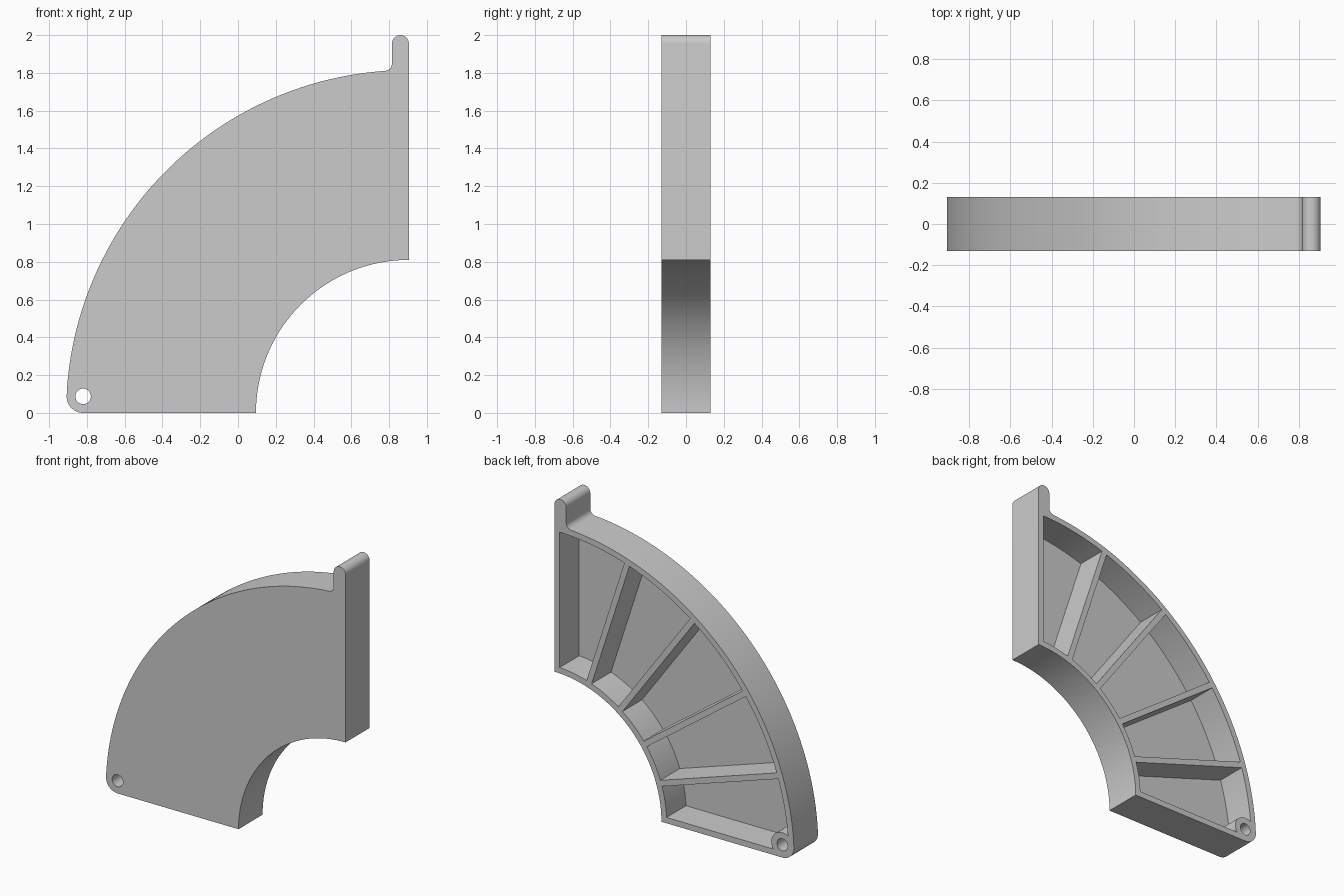
import bpy, bmesh
from math import sin, cos, asin, atan2, radians, pi

if "Cube" in bpy.data.objects:
    bpy.data.objects.remove(bpy.data.objects["Cube"])

CX = 0.905                      # arc centre, at z = 0
R_IN, R_OUT = 0.81, 1.815       # quarter ring radii
HALF, FLOOR, WALL = 0.13, 0.05, 0.04
PIN = (-0.82, 0.0875)           # pin hole centre
BAYS = 5

grey = bpy.data.materials.new("plain grey")
grey.use_nodes = True
grey.diffuse_color = (0.6, 0.6, 0.6, 1)
grey.node_tree.nodes["Principled BSDF"].inputs["Base Color"].default_value = (0.6, 0.6, 0.6, 1)


def arc(cx, cz, r, a, b, n):
    """Points on a circle in the xz plane, from angle a to b in radians."""
    return [(cx + r * cos(a + (b - a) * i / n), cz + r * sin(a + (b - a) * i / n))
            for i in range(n + 1)]


def sweep(r, t0, t1, n):
    """Arc about the main centre, angles measured from vertical."""
    return arc(CX, 0, r, pi / 2 + t0, pi / 2 + t1, n)


def extrude(name, outlines, y0, y1):
    """Prisms along y from closed xz outlines."""
    bm = bmesh.new()
    for pts in outlines:
        face = bm.faces.new([bm.verts.new((x, y0, z)) for x, z in pts])
        new = bmesh.ops.extrude_face_region(bm, geom=[face])["geom"]
        bmesh.ops.translate(bm, vec=(0, y1 - y0, 0),
                            verts=[v for v in new if isinstance(v, bmesh.types.BMVert)])
    bmesh.ops.recalc_face_normals(bm, faces=bm.faces)
    mesh = bpy.data.meshes.new(name)
    bm.to_mesh(mesh)
    bm.free()
    mesh.materials.append(grey)
    obj = bpy.data.objects.new(name, mesh)
    bpy.context.collection.objects.link(obj)
    return obj


def cut(target, cutter):
    """Subtract the cutter, bake the result and drop the cutter."""
    cutter.hide_render = True
    mod = target.modifiers.new("cut", 'BOOLEAN')
    mod.operation, mod.solver, mod.object = 'DIFFERENCE', 'EXACT', cutter
    bpy.context.view_layer.update()
    baked = bpy.data.meshes.new_from_object(
        target.evaluated_get(bpy.context.evaluated_depsgraph_get()))
    target.modifiers.clear()
    target.data = baked
    bpy.data.objects.remove(cutter)


# Quarter ring outline with rounded pin corner and upright tab
tangent = atan2(CX - PIN[0], PIN[1])
outline = sweep(R_IN, 0, pi / 2, 48)
outline += arc(*PIN, PIN[1], -pi / 2, -pi / 2 - tangent, 14)
outline += sweep(R_OUT, tangent, asin(0.13 / R_OUT), 64)[1:]
outline += arc(0.775, 1.85, 0.04, -pi / 2, 0, 8)
outline += arc(0.86, 1.955, 0.045, pi, 0, 16)
body = extrude("quarter_ring_body", [outline], -HALF, HALF)

# Open bays at the back, leaving the rim and straight ribs
bays = []
for i in range(BAYS):
    step = radians(90 / BAYS)
    lo = WALL if i == 0 else WALL / 2
    hi = WALL if i == BAYS - 1 else WALL / 2
    ends = [(r, i * step + asin(lo / r), (i + 1) * step - asin(hi / r))
            for r in (R_IN + WALL, R_OUT - WALL)]
    (ri, a, b), (ro, c, d) = ends
    bays.append(sweep(ri, a, b, 10) + sweep(ro, d, c, 14))
pockets = extrude("bay_cutter", bays, FLOOR - HALF, HALF + 0.1)

# Keep a round boss standing in the corner bay, then drill the pin hole
cut(pockets, extrude("boss_cutter", [arc(*PIN, 0.083, 0, 2 * pi, 40)[:-1]], -0.3, 0.4))
cut(body, pockets)
cut(body, extrude("pin_hole_cutter", [arc(*PIN, 0.041, 0, 2 * pi, 32)[:-1]], -0.3, 0.3))

# Smooth the curved walls, keep the edges crisp
bpy.ops.object.select_all(action='DESELECT')
body.select_set(True)
bpy.context.view_layer.objects.active = body
bpy.ops.object.shade_smooth_by_angle(angle=radians(30))
